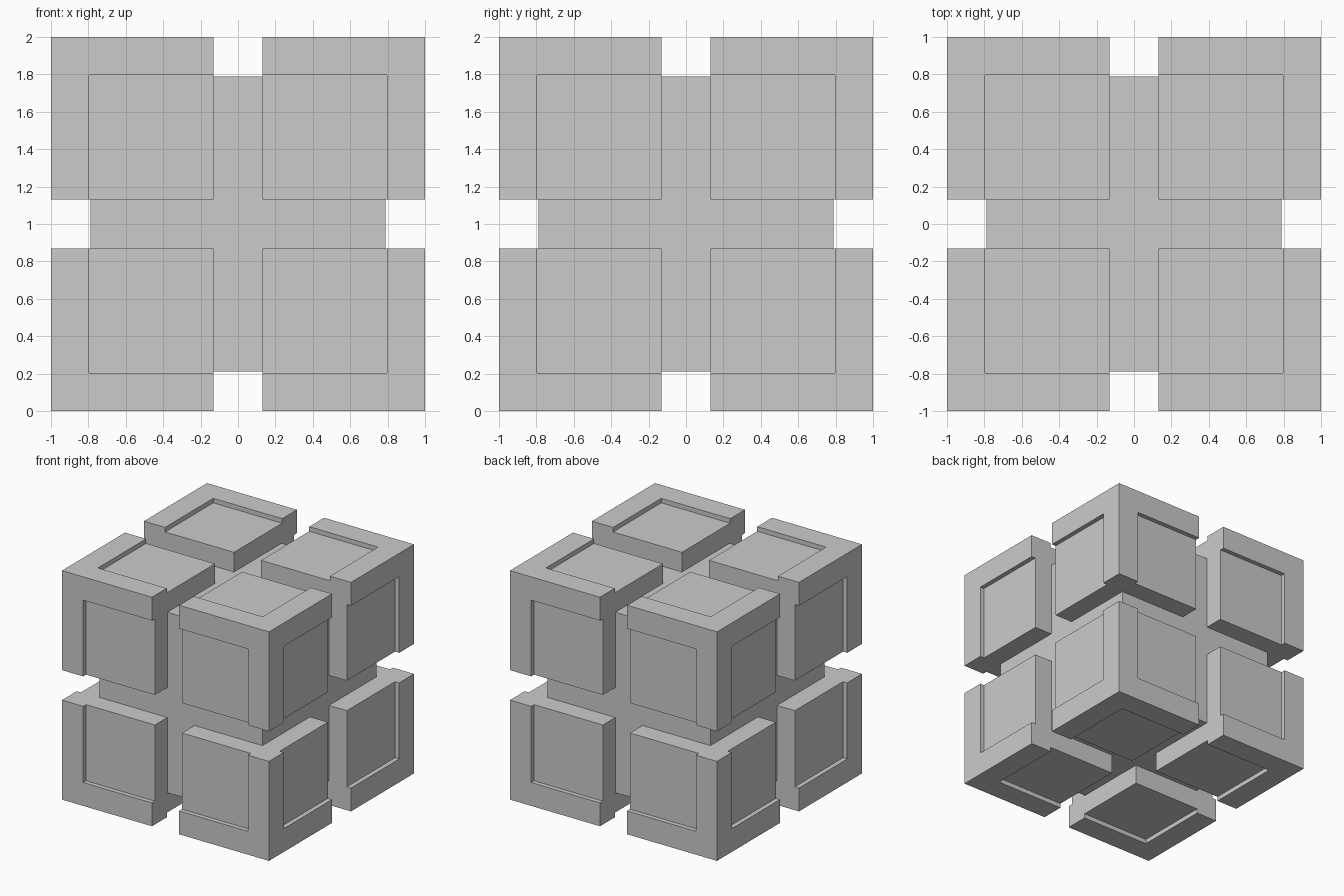
import bpy, bmesh
from mathutils import Vector

if "Cube" in bpy.data.objects:
    bpy.data.objects.remove(bpy.data.objects["Cube"])

GAP, OUTER = 0.131, 1.0      # inner and outer faces of a corner block
FRAME, DEPTH = 0.796, 0.04   # inner edge of the raised border, panel recess depth
CORE = 0.788                 # half size of the core
CENTRE = Vector((0, 0, 1))


def box(name, lo, hi):
    """Box between two corners, given relative to the model centre."""
    lo, hi = Vector(lo), Vector(hi)
    bm = bmesh.new()
    bmesh.ops.create_cube(bm, size=1)
    bmesh.ops.scale(bm, vec=hi - lo, verts=bm.verts)
    bmesh.ops.translate(bm, vec=(lo + hi) / 2, verts=bm.verts)
    mesh = bpy.data.meshes.new(name)
    bm.to_mesh(mesh)
    bm.free()
    ob = bpy.data.objects.new(name, mesh)
    ob.location = CENTRE
    bpy.context.collection.objects.link(ob)
    return ob


# Inner core seen in the channels
box("core", [-CORE] * 3, [CORE] * 3)

# One corner block, with a recessed panel cut into each outer face
block = box("corner_blocks", [GAP] * 3, [OUTER] * 3)
cutters = []
for axis in range(3):
    lo, hi = [0.0] * 3, [FRAME] * 3
    lo[axis], hi[axis] = OUTER - DEPTH, OUTER + 0.2
    cutter = box("panel_cutter", lo, hi)
    cutter.hide_render = True
    cutters.append(cutter)
    cut = block.modifiers.new("panel_recess", 'BOOLEAN')
    cut.operation, cut.solver, cut.object = 'DIFFERENCE', 'EXACT', cutter

# Mirror the block to all eight corners
mirror = block.modifiers.new("eight_corners", 'MIRROR')
mirror.use_axis = (True, True, True)
mirror.use_mirror_merge = False

# Apply the modifiers and remove the cutters
bpy.context.view_layer.objects.active = block
for mod in list(block.modifiers):
    bpy.ops.object.modifier_apply(modifier=mod.name)
for cutter in cutters:
    bpy.data.objects.remove(cutter)
